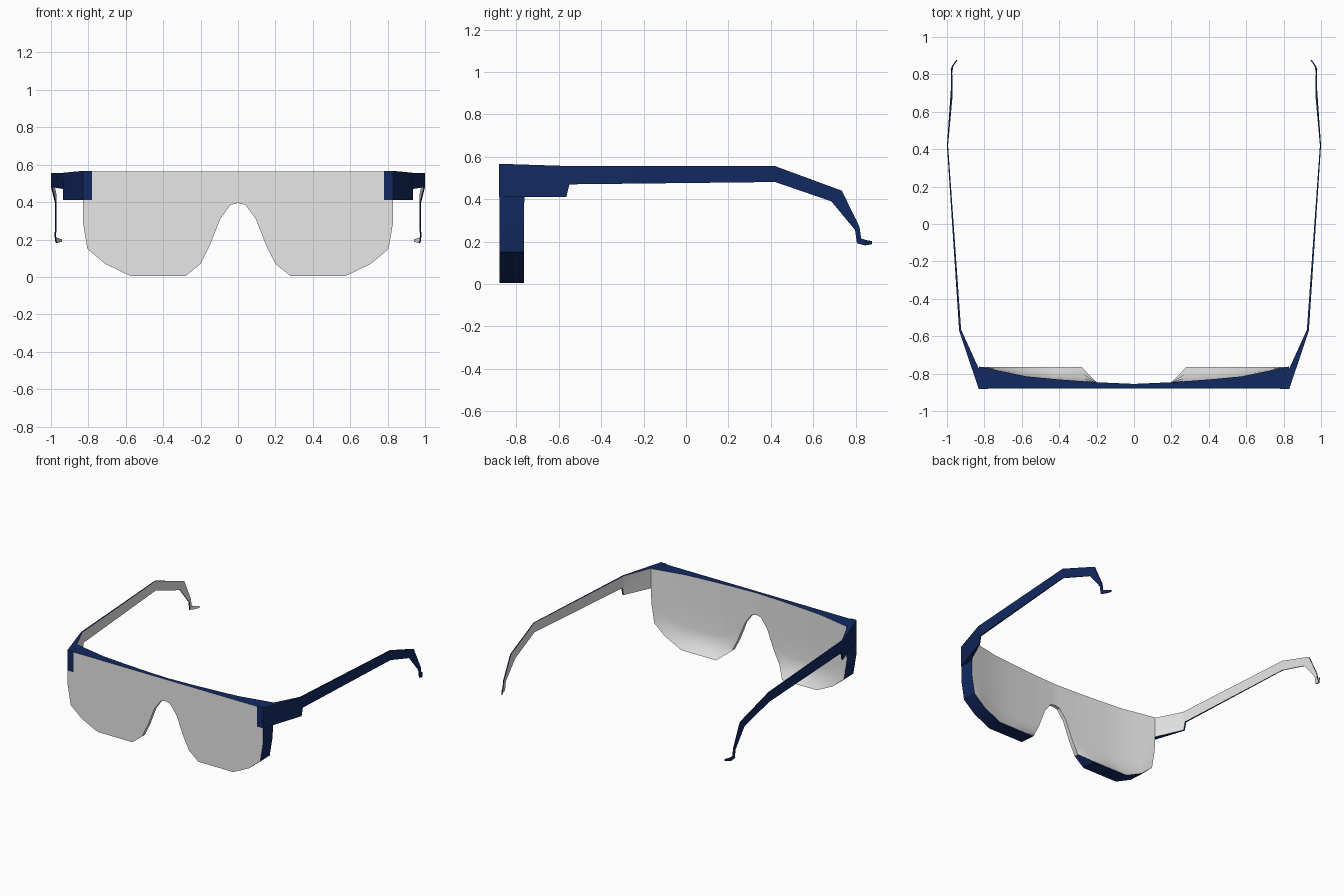
import bpy, bmesh

cube = bpy.data.objects.get("Cube")
if cube:
    bpy.data.objects.remove(cube, do_unlink=True)


def material(name, rgb):
    mat = bpy.data.materials.new(name)
    mat.use_nodes = True
    mat.diffuse_color = (*rgb, 1)
    mat.node_tree.nodes["Principled BSDF"].inputs["Base Color"].default_value = (*rgb, 1)
    return mat


MATERIALS = [material("navy frame", (0.006, 0.022, 0.12)),
             material("light grey lens", (0.8, 0.8, 0.8))]
NAVY, GREY = 0, 1


def interp(points, v):
    """Piecewise linear lookup through (input, output) pairs."""
    for (a, fa), (b, fb) in zip(points, points[1:]):
        if v <= b:
            return fa + (fb - fa) * max(0, (v - a) / (b - a))
    return points[-1][1]


def finish(bm, name):
    """Turn a half model into a mirrored, smooth shaded object."""
    bmesh.ops.remove_doubles(bm, verts=bm.verts, dist=0.0001)
    bmesh.ops.recalc_face_normals(bm, faces=bm.faces)
    mesh = bpy.data.meshes.new(name)
    bm.to_mesh(mesh)
    bm.free()
    for mat in MATERIALS:
        mesh.materials.append(mat)
    obj = bpy.data.objects.new(name, mesh)
    bpy.context.collection.objects.link(obj)
    bpy.ops.object.select_all(action="DESELECT")
    obj.select_set(True)
    bpy.context.view_layer.objects.active = obj
    bpy.ops.object.shade_smooth_by_angle(angle=0.5)
    mirror = obj.modifiers.new("Mirror", "MIRROR")
    mirror.use_clip = True
    return obj


def quad(bm, verts, mat):
    bm.faces.new(verts).material_index = mat


# Shield lens: flat front, hollowed back that flares out at the lower rim
FRONT, TOP, RIM = -0.88, 0.563, -0.765
lower_edge = [(0, .395), (.04, .385), (.095, .31), (.15, .17), (.2, .07), (.28, .005),
              (.42, .005), (.575, .005), (.71, .07), (.805, .15), (.83, .3)]
back_curve = [(0, -.855), (.2, -.846), (.55, -.82), (.83, -.762)]
rows = [0, .07, .14, .21, .28, .6, 1]

bm = bmesh.new()
fronts, backs = [], []
for x, low in lower_edge:
    base = interp(back_curve, x)
    front, back = [], []
    for t in rows:
        z = low + (TOP - low) * t
        flare = max(0, 1 - (z - low) / 0.16) ** 2 if x > .25 else 0
        front.append(bm.verts.new((x, FRONT, z)))
        back.append(bm.verts.new((x, base + (RIM - base) * flare, z)))
    fronts.append(front)
    backs.append(back)
last = len(rows) - 1
for i in range(len(lower_edge) - 1):
    f0, f1, b0, b1 = fronts[i], fronts[i + 1], backs[i], backs[i + 1]
    for j in range(last):
        quad(bm, (f0[j], f1[j], f1[j + 1], f0[j + 1]), GREY)
        quad(bm, (b0[j], b0[j + 1], b1[j + 1], b1[j]), GREY)
    nose = lower_edge[i + 1][0] < .21
    quad(bm, (f0[0], b0[0], b1[0], f1[0]), GREY if nose else NAVY)
    quad(bm, (f0[last], f1[last], b1[last], b0[last]), NAVY)
for j in range(last):
    quad(bm, (fronts[-1][j], backs[-1][j], backs[-1][j + 1], fronts[-1][j + 1]), NAVY)
finish(bm, "shield_lens")

# Temples: deep hinge block, straight arm and ear hook with an inturned tip
# each station is (top y, top z, bottom y, bottom z)
stations = [(-.883, .567, -.883, .41), (-.573, .557, -.565, .41), (-.565, .557, -.55, .47),
            (.42, .556, .42, .481), (.735, .44, .685, .39), (.818, .27, .797, .255),
            (.826, .215, .806, .192), (.845, .208, .845, .182), (.878, .202, .878, .188)]
outer_x = [(-.883, .83), (-.57, .935), (.42, 1), (.68, .977), (.835, .98), (.878, .95)]
thickness = [(-.883, .05), (-.573, .011), (.42, .006), (.9, .008)]

bm = bmesh.new()
rings = []
for ty, tz, by, bz in stations:
    ring = []
    for y, z, inner in ((ty, tz, 0), (by, bz, 0), (by, bz, 1), (ty, tz, 1)):
        x = interp(outer_x, y) - inner * interp(thickness, y)
        ring.append(bm.verts.new((x, y, z)))
    rings.append(ring)
for a, b in zip(rings, rings[1:]):
    for k in range(4):
        n = (k + 1) % 4
        quad(bm, (a[k], a[n], b[n], b[k]), GREY if k == 2 else NAVY)
quad(bm, rings[0], NAVY)
quad(bm, rings[-1], NAVY)
finish(bm, "temples")
